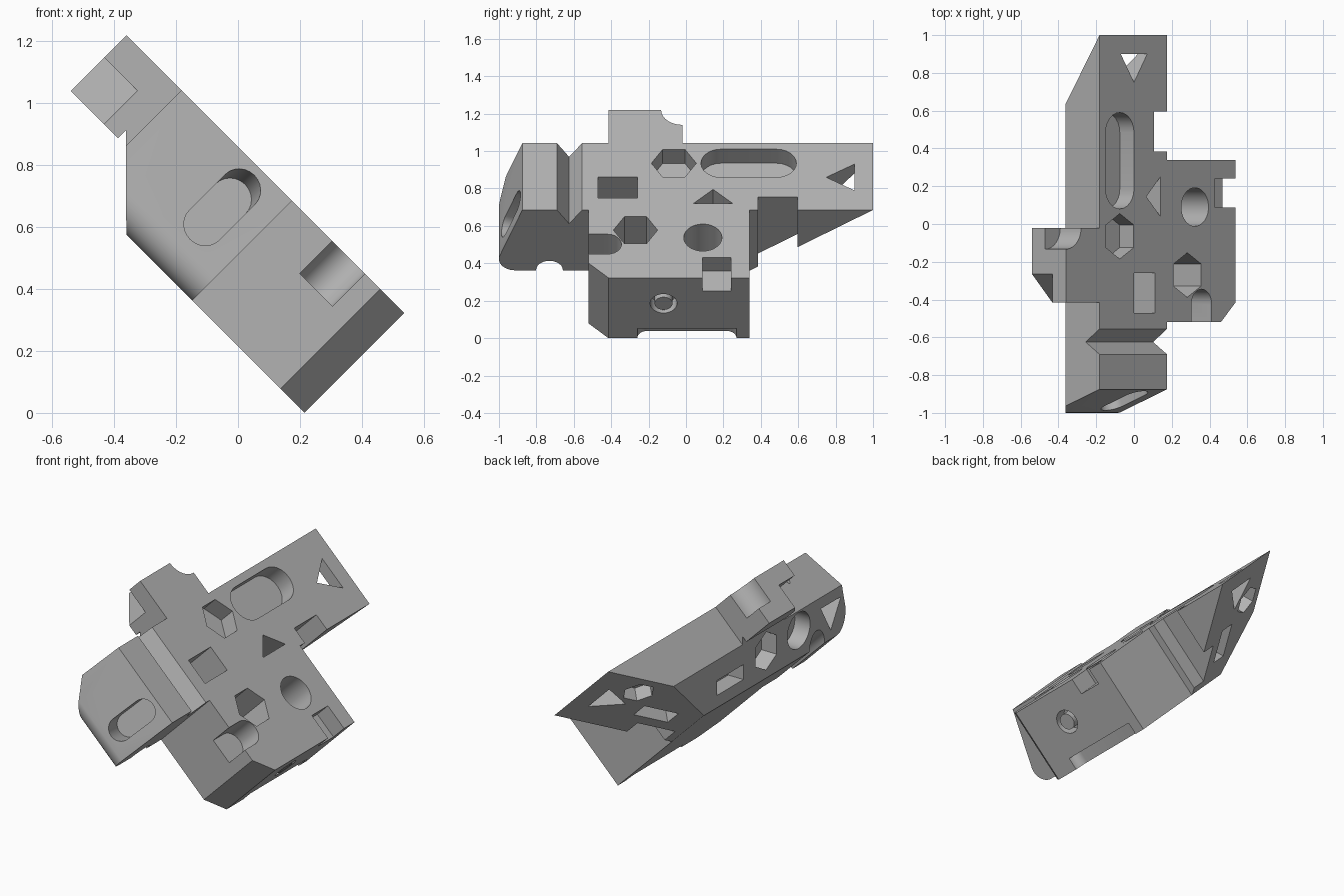
import bpy, bmesh
from math import pi, sin, cos, sqrt
from mathutils import Matrix, Vector

if "Cube" in bpy.data.objects:
    bpy.data.objects.remove(bpy.data.objects["Cube"])

K = 1 / sqrt(2)
TILT = Matrix.Rotation(pi / 4, 4, 'Y')     # slab plane leans 45 degrees
TOP, BOTTOM = 0.86, 0.215                  # slab levels, before scaling by K
START, END = -1.225, -0.51                 # bar sides, before scaling by K


def frame(origin, e1, normal):
    """Matrix whose z axis is the normal and x axis is e1."""
    e1, n = Vector(e1).normalized(), Vector(normal).normalized()
    m = Matrix((e1, n.cross(e1), n)).transposed().to_4x4()
    m.translation = origin
    return m


def prism(name, points, z0, z1, matrix):
    bm = bmesh.new()
    low = [bm.verts.new((x, y, z0)) for x, y in points]
    high = [bm.verts.new((x, y, z1)) for x, y in points]
    bm.faces.new(low[::-1])
    bm.faces.new(high)
    n = len(points)
    for i in range(n):
        j = (i + 1) % n
        bm.faces.new((low[i], low[j], high[j], high[i]))
    bm.transform(matrix)
    bmesh.ops.recalc_face_normals(bm, faces=bm.faces)
    me = bpy.data.meshes.new(name)
    bm.to_mesh(me)
    bm.free()
    ob = bpy.data.objects.new(name, me)
    bpy.context.scene.collection.objects.link(ob)
    return ob


def arc(cx, cy, r, a0, a1, n=12):
    return [(cx + r * cos(a0 + (a1 - a0) * i / n),
             cy + r * sin(a0 + (a1 - a0) * i / n)) for i in range(n + 1)]


def ngon(cx, cy, r, n, start=0.0):
    return arc(cx, cy, r, start, start + 2 * pi, n)[:-1]


def rect(x0, x1, y0, y1):
    return [(x0, y0), (x1, y0), (x1, y1), (x0, y1)]


def slot(cx, y0, y1, r):
    return arc(cx, y1 - r, r, 0, pi) + arc(cx, y0 + r, r, pi, 2 * pi)


def flat(points):
    """Scale across-slab readings to true length."""
    return [(x * K, y) for x, y in points]


# long bar, drawn as a side profile and extruded across the slab
SIDE = TILT @ frame((0, 0, 0), (0, 1, 0), (1, 0, 0))
profile = [(1, TOP * K), (0.345, BOTTOM * K)]
profile += arc(-0.73, BOTTOM * K, 0.072, 0, pi)
profile += arc(-0.915, BOTTOM * K + 0.085, 0.085, 1.5 * pi, 0.9 * pi + 0.1, 10)
profile += [(-0.875, TOP * K), (-0.69, TOP * K), (-0.625, 0.713 * K), (-0.555, TOP * K)]
body = prism("slotted_bracket", profile, START * K, END * K, SIDE)

# side arms
right_arm = flat([(-0.6, -0.52), (0.06, -0.52), (0.215, -0.415), (0.215, 0.34), (-0.6, 0.34)])
left_arm = flat(rect(-1.58, -1.12, -0.415, -0.02))
joins = [prism("wide_arm", right_arm, BOTTOM * K, TOP * K, TILT),
         prism("short_arm", left_arm, 0.5 * K, TOP * K, TILT)]

cuts = []


def cut(points, low, high=1.0, matrix=TILT):
    cuts.append(prism("cutter", points, low * K, high * K, matrix))


# long lower bevel of the bar
ACROSS = TILT @ frame((0, 0, 0), (1, 0, 0), (0, -1, 0))
bevel = [(START - 0.05, 0.55), (START - 0.05, 0.1), (-0.82, 0.1)]
cuts.append(prism("cutter", [(x * K, z * K) for x, z in bevel], -1.1, 1.1, ACROSS))

# pockets and holes in the upper face
cut(flat([(-1.0, 0.9), (-0.86, 0.75), (-0.72, 0.9)]), 0.0)
cut(slot(-1.01 * K, 0.08, 0.59, 0.106), 0.71)
cut(ngon(-1.01 * K, -0.065, 0.12, 6, pi / 2), 0.71)
cut(flat(rect(-0.86, -0.64, -0.47, -0.26)), 0.55)
cut(flat([(-0.73, 0.145), (-0.58, 0.04), (-0.58, 0.25)]), 0.55)
cut(ngon(-0.295 * K, -0.27, 0.118, 6, pi / 2), 0.5)
cut(ngon(-0.215 * K, 0.09, 0.102, 40), 0.5)

# edge notches
cut(flat(rect(-0.65, -0.45, 0.385, 0.595)), 0.0)
cut(flat(rect(0.0, 0.3, 0.088, 0.24)), 0.72)
cut(arc(-0.145 * K, -0.42, 0.075, 0, pi) + [(-0.145 * K - 0.075, -0.6),
                                            (-0.145 * K + 0.075, -0.6)], 0.65)
cut(ngon(-1.58 * K, -0.02, 0.113, 40), 0.64)
cut(flat([(-1.58, -0.265), (-1.7, -0.18), (-1.7, -0.5), (-1.244, -0.5)]), 0.4, 0.715)
cut(arc(0.215 * K, 0.215, 0.055, pi / 2, pi, 8) +
    arc(0.215 * K, -0.205, 0.055, pi, 1.5 * pi, 8) +
    [(0.3, -0.26), (0.3, 0.27)], 0.1, 0.32)

# ring groove in the end of the wide arm
RING = TILT @ frame((0.215 * K, -0.12, 0.585 * K), (0, 1, 0), (1, 0, 0))
ring = prism("cutter", ngon(0, 0, 0.072, 40), -0.08, 0.03, RING)
core = prism("ring_core", ngon(0, 0, 0.048, 40), -0.1, 0.05, RING)

# blind slot in the sloped front end
FRONT = TILT @ frame((-0.715 * K, -0.935, 0.613 * K), (1, 0, 0), (0, -0.95, 0.325))
cuts.append(prism("cutter", slot(0, -0.155, 0.155, 0.068), -0.13, 0.08, FRONT))

# pockets in the undercut rear end
REAR = TILT @ frame((-0.86 * K, 0.6725, 0.38), (1, 0, 0), (0, 0.571, -0.82))
for shape in (ngon(-0.13, -0.1, 0.09, 6, pi / 2), rect(-0.02, 0.08, 0.02, 0.25)):
    cuts.append(prism("cutter", shape, -0.08, 0.03, REAR))

# pockets in the long lower bevel
BEVEL = frame((-0.36, 0, 0.72), (0, 1, 0), (-1, 0, 0))
for shape in (rect(-0.03, 0.22, -0.02, 0.07), ngon(-0.245, -0.02, 0.115, 6, pi / 2),
              ngon(-0.555, -0.025, 0.108, 40), ngon(-0.86, -0.02, 0.11, 3, pi / 2)):
    cuts.append(prism("cutter", shape, -0.1, 0.03, BEVEL))


def boolean(target, tool, operation):
    mod = target.modifiers.new(tool.name, 'BOOLEAN')
    mod.operation = operation
    mod.solver = 'EXACT'
    mod.object = tool


def bake(target, tools):
    """Freeze the modifiers into the mesh and drop the tools."""
    bpy.context.view_layer.update()
    graph = bpy.context.evaluated_depsgraph_get()
    target.data = bpy.data.meshes.new_from_object(target.evaluated_get(graph))
    target.modifiers.clear()
    for tool in tools:
        bpy.data.objects.remove(tool)


boolean(ring, core, 'DIFFERENCE')
bake(ring, [core])
cuts.append(ring)
for arm in joins:
    boolean(body, arm, 'UNION')
for tool in cuts:
    tool.hide_render = True
    boolean(body, tool, 'DIFFERENCE')
bake(body, joins + cuts)

# single grey material
grey = bpy.data.materials.new("plain_grey")
grey.use_nodes = True
colour = (0.45, 0.45, 0.45, 1)
grey.diffuse_color = colour
grey.node_tree.nodes["Principled BSDF"].inputs["Base Color"].default_value = colour
body.data.materials.clear()
body.data.materials.append(grey)

bpy.ops.object.select_all(action='DESELECT')
body.select_set(True)
bpy.context.view_layer.objects.active = body
bpy.ops.object.shade_smooth_by_angle()
